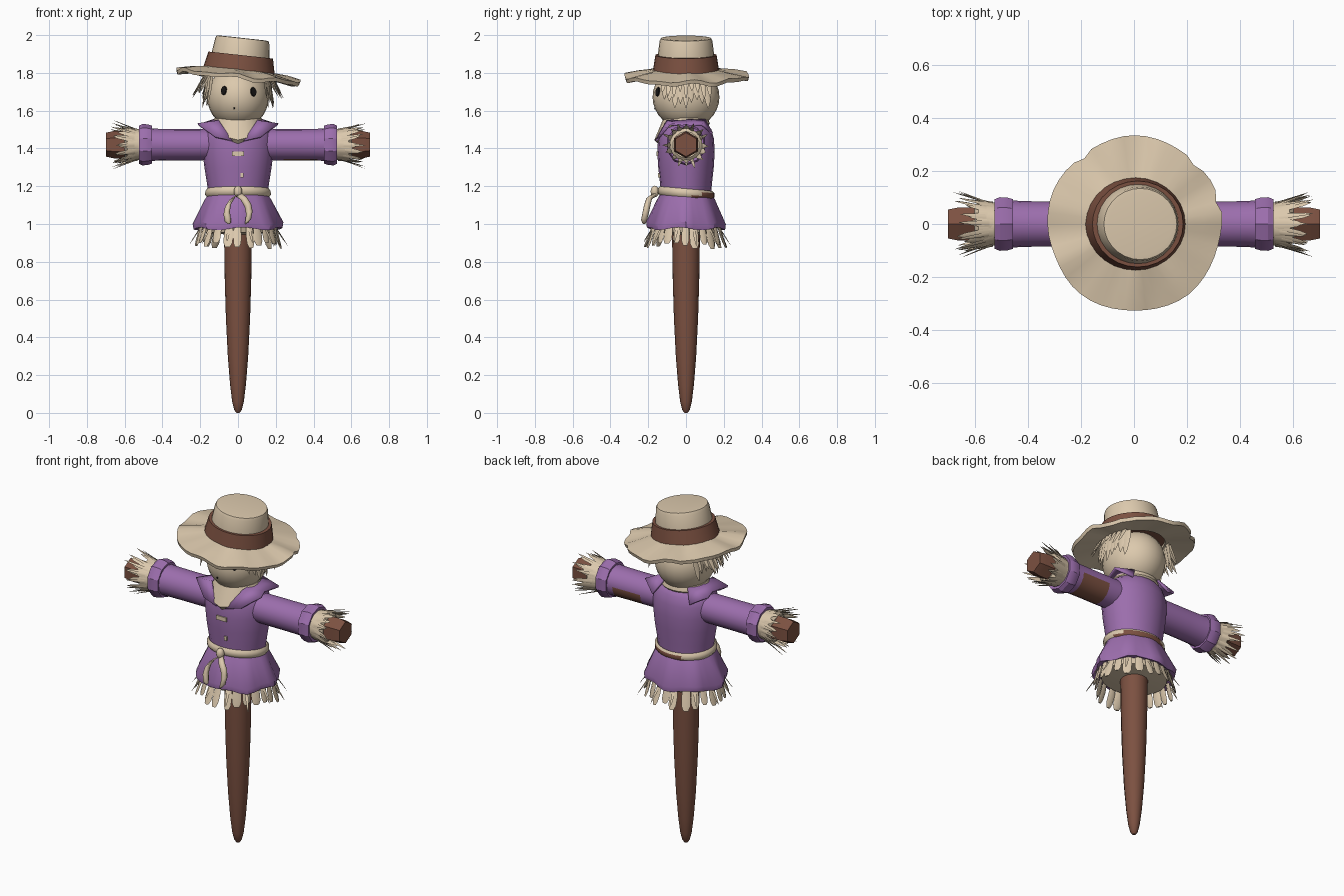
import bpy, bmesh, math, random
from mathutils import Vector, Matrix

if "Cube" in bpy.data.objects:
    bpy.data.objects.remove(bpy.data.objects["Cube"])
random.seed(4)
R = random.uniform

def material(name, rgb):
    m = bpy.data.materials.new(name)
    lin = [(c / 255 / 12.92 if c < 11 else ((c / 255 + 0.055) / 1.055) ** 2.4) for c in rgb]
    m.diffuse_color = (*lin, 1)
    m.use_nodes = True
    m.node_tree.nodes["Principled BSDF"].inputs["Base Color"].default_value = m.diffuse_color
    return m

STRAW = material("straw_beige", (220, 201, 173))
PURPLE = material("shirt_purple", (156, 110, 173))
BROWN = material("wood_brown", (124, 81, 65))
BLACK = material("eye_black", (22, 20, 20))

def finish(name, bm, *mats, angle=40):
    bmesh.ops.recalc_face_normals(bm, faces=bm.faces)
    me = bpy.data.meshes.new(name)
    bm.to_mesh(me)
    bm.free()
    for m in mats:
        me.materials.append(m)
    ob = bpy.data.objects.new(name, me)
    bpy.context.collection.objects.link(ob)
    bpy.ops.object.select_all(action='DESELECT')
    ob.select_set(True)
    bpy.context.view_layer.objects.active = ob
    bpy.ops.object.shade_smooth_by_angle(angle=math.radians(angle))
    return ob

def skin(bm, rings, caps=True, closed=False):
    vs = [[bm.verts.new(p) for p in r] for r in rings]
    n = len(vs[0])
    pairs = list(zip(vs, vs[1:])) + ([(vs[-1], vs[0])] if closed else [])
    for a, b in pairs:
        for i in range(n):
            bm.faces.new((a[i], a[(i + 1) % n], b[(i + 1) % n], b[i]))
    if caps and not closed:
        bm.faces.new(vs[0])
        bm.faces.new(vs[-1])

def lathe(name, prof, n, *mats, M=Matrix(), caps=True, closed=False, f=None, rule=None, angle=40):
    """prof: (height, rx, ry); f(a, i) gives (radius factor, height offset)."""
    bm, rings = bmesh.new(), []
    for i, (h, rx, ry) in enumerate(prof):
        ring = []
        for k in range(n):
            a = 2 * math.pi * k / n
            s, dz = f(a, i) if f else (1, 0)
            ring.append(M @ Vector((rx * s * math.cos(a), ry * s * math.sin(a), h + dz)))
        rings.append(ring)
    skin(bm, rings, caps, closed)
    if rule:
        for face in bm.faces:
            face.material_index = int(rule(face.calc_center_median()))
    return finish(name, bm, *mats, angle=angle)

def blade(bm, p, d, out, length, w, bend=0.0, round_tip=False):
    """One flat straw leaf from p along d, curling towards out."""
    d, out, p = Vector(d).normalized(), Vector(out).normalized(), Vector(p)
    side = d.cross(out).normalized()
    ks = [0.8, 1, 0.95, 0.55] if round_tip else [1, 0.9, 0.55, 0.05]
    rings = []
    for t, k in zip((0, 0.45, 0.8, 1), ks):
        c = p + d * length * t + out * bend * length * t * t
        rings.append([c + side * w * k, c + out * w * 0.35 * k,
                      c - side * w * k, c - out * w * 0.35 * k])
    skin(bm, rings)

# Wooden post and hexagonal crossbar
lathe("post", [(0, .008, .008), (.015, .02, .02), (.06, .031, .031), (.15, .042, .042), (.3, .054, .054),
               (.5, .064, .064), (.7, .07, .07), (.95, .074, .074), (1.45, .074, .074)], 16, BROWN)
ARM = Matrix.Translation((0, 0, 1.42)) @ Matrix.Rotation(math.pi / 2, 4, 'Y')
lathe("crossbar", [(-.7, .063, .063), (-.66, .072, .072), (.66, .072, .072), (.7, .063, .063)], 6, BROWN, M=ARM)

# Shirt body and flared skirt
lathe("shirt", [(1.15, .155, .132), (1.22, .165, .138), (1.3, .178, .147), (1.38, .187, .152),
                (1.45, .188, .148), (1.5, .17, .135), (1.535, .12, .11)], 20, PURPLE, angle=60)
def hem(a, i):
    return 1 + (0, .02, .045, .045, .04)[i] * math.cos(8 * a), (0, 0, .008, .008, 0)[i] * math.cos(5 * a + 1)
lathe("skirt", [(1.17, .15, .13), (1.13, .172, .15), (1.005, .23, .202), (.975, .225, .198), (.985, .19, .165)],
      32, PURPLE, caps=False, f=hem, angle=35)

# Rope belt with a brown stretch at the back right, knot and hanging ends
lathe("belt", [(1.143, .165, .142), (1.155, .174, .151), (1.175, .173, .15), (1.187, .163, .14), (1.165, .145, .125)],
      32, STRAW, BROWN, closed=True, f=lambda a, i: (1, -.012 * math.sin(a)),
      rule=lambda c: c.y > .02 and c.x > -.08 and c.z < 1.158)
bm = bmesh.new()
bmesh.ops.create_uvsphere(bm, u_segments=12, v_segments=8, radius=.028,
                          matrix=Matrix.Translation((0, -.165, 1.172)) @ Matrix.Diagonal((.8, .8, 1.1, 1)))
finish("belt_knot", bm, STRAW)
for s, nm in ((-1, "left"), (1, "right")):
    bm, rings = bmesh.new(), []
    for x, y, z, r in ((.005, -.165, 1.155, .015), (.03, -.195, 1.135, .016), (.052, -.205, 1.1, .017),
                       (.06, -.213, 1.06, .017), (.054, -.222, 1.02, .016), (.045, -.222, 1.003, .008)):
        rings.append([Vector((s * x + r * math.cos(k * math.pi / 4), y + r * math.sin(k * math.pi / 4),
                              z + s * r * .5 * math.cos(k * math.pi / 4) * s)) for k in range(8)])
    skin(bm, rings)
    finish("belt_end_" + nm, bm, STRAW, angle=60)

# Straw under the skirt
bm = bmesh.new()
for k in range(24):
    a = 2 * math.pi * (k + R(-.15, .15)) / 24
    o = Vector((math.cos(a), math.sin(a), 0))
    p = Vector((.2 * o.x, .175 * o.y, .99))
    blade(bm, p, Vector((0, 0, -1)) + o * R(.1, .3), o, R(.09, .125), R(.019, .026), .1, True)
    if k % 2:
        blade(bm, p, Vector((0, 0, -.9)) + o * .6, o, R(.1, .14), .009)
finish("skirt_straw", bm, STRAW)
lathe("skirt_filling", [(1.0, .2, .175), (.955, .185, .16), (.945, .07, .07)], 24, STRAW)

# Arms: sleeve, rolled cuff and straw hand
for s, nm in ((-1, "left"), (1, "right")):
    M = Matrix.Diagonal((s, 1, 1, 1)) @ ARM
    patch = lambda c, s=s: s > 0 and .24 < c.x < .42 and c.z < 1.415 and c.y > -.03
    lathe("sleeve_" + nm, [(.13, .082, .085), (.24, .083, .085), (.33, .083, .085), (.42, .084, .086),
                           (.47, .087, .09)], 16, PURPLE, BROWN, M=M, rule=patch)
    lathe("cuff_" + nm, [(.455, .08, .08), (.455, .1, .098), (.475, .107, .104), (.505, .11, .106),
                         (.525, .1, .098), (.52, .075, .075)], 10, PURPLE, M=M, closed=True, angle=30)
    lathe("hand_straw_base_" + nm, [(.5, .08, .08), (.585, .087, .087), (.6, .07, .07)], 14, STRAW, M=M)
    bm = bmesh.new()
    for k in range(16):
        a = 2 * math.pi * (k + R(-.2, .2)) / 16
        o = Vector((0, math.cos(a), math.sin(a)))
        p = Vector((s * .53, 0, 1.42)) + o * .078
        blade(bm, p, Vector((s, 0, 0)) + o * R(.05, .18), o, R(.1, .14), R(.016, .021), .08)
        blade(bm, p, Vector((s, 0, 0)) + o * R(.2, .38), o, R(.12, .155), .009, .03)
    finish("hand_straw_" + nm, bm, STRAW)
    # Pointed shirt collar flap over the shoulder
    bm = bmesh.new()
    pts = [(.1, -.1, 1.545), (.03, -.158, 1.44), (.12, -.142, 1.46), (.212, -.085, 1.528), (.175, 0, 1.52),
           (.205, .085, 1.525), (.12, .138, 1.48), (.08, .1, 1.55), (.11, 0, 1.555)]
    vs = [bm.verts.new((s * x, y, z)) for x, y, z in pts]
    for idx in ((0, 1, 2), (0, 2, 3), (0, 3, 4, 8), (8, 4, 5, 7), (7, 5, 6)):
        bm.faces.new([vs[i] for i in idx])
    ob = finish("collar_" + nm, bm, PURPLE, angle=25)
    mod = ob.modifiers.new("thickness", 'SOLIDIFY')
    mod.thickness, mod.offset = .012, 0

# Straw neck cloth dipping to a point at the front
def dip(a, i):
    t = max(0, -math.sin(a)) ** 4
    return 1 + (.3, .33, .05, 0)[i] * t, (-.09, -.085, -.01, 0)[i] * t
lathe("neck_cloth", [(1.515, .125, .115), (1.53, .137, .126), (1.56, .125, .118), (1.56, .08, .08)],
      24, STRAW, f=dip)

# Head, eyes and mouth
HC, HR = Vector((0, 0, 1.672)), Vector((.163, .177, .168))
bm = bmesh.new()
bmesh.ops.create_uvsphere(bm, u_segments=24, v_segments=16, radius=1,
                          matrix=Matrix.Translation(HC) @ Matrix.Diagonal((*HR, 1)))
finish("head", bm, STRAW, angle=60)
for nm, x, z, w, h in (("eye_left", -.075, 1.707, .017, .025), ("eye_right", .082, 1.7, .018, .026),
                       ("mouth", -.02, 1.612, .004, .005)):
    u, v = x / HR.x, (z - HC.z) / HR.z
    y = -HR.y * math.sqrt(1 - u * u - v * v)
    normal = Vector((u / HR.x, y / HR.y ** 2, v / HR.z))
    bm = bmesh.new()
    bmesh.ops.create_cone(bm, cap_ends=True, segments=10, radius1=1, radius2=.9, depth=.008,
                          matrix=Matrix.Translation((x, y, z)) @ normal.to_track_quat('Z', 'Y').to_matrix().to_4x4()
                          @ Matrix.Diagonal((w, h, 1, 1)))
    finish(nm, bm, BLACK)

# Straw hair on both sides of the head
for s, nm in ((-1, "left"), (1, "right")):
    bm = bmesh.new()
    for k in range(9):
        y = -.11 + .22 * k / 8
        o = Vector((s, y * 3, 0)).normalized()
        p = Vector((s * (.165 - 2.2 * y * y), y, 1.785))
        blade(bm, p, Vector((s * .1, y * .3, -1)), o, R(.12, .18), R(.02, .026), R(0, .1))
        blade(bm, p + o * .015, Vector((s * R(.25, .55), y, -1)), o, R(.09, .14), R(.012, .017), .05)
    finish("hair_" + nm, bm, STRAW)

# Tilted hat: wavy brim, band and crown
HAT = Matrix.Translation((.003, 0, 1.79)) @ Matrix.Rotation(math.radians(6.2), 4, 'Y')
def wave(a, i):
    edge = i in (1, 2, 3)
    notch = sum(math.exp(-((a - c) / .07) ** 2) for c in (2.25, .75, .28))
    return (1 + edge * (.012 * math.sin(5 * a) - .05 * notch),
            edge * (.007 * math.sin(7 * a + 1) + .005 * math.sin(11 * a)))
lathe("hat_brim", [(.03, .17, .165), (.012, .26, .26), (-.002, .33, .33), (-.022, .325, .325), (-.004, .17, .165)],
      48, STRAW, M=HAT, closed=True, f=wave)
lathe("hat_band", [(.01, .192, .177), (.03, .188, .174), (.105, .172, .162), (.105, .14, .135)], 28, BROWN, M=HAT)
lathe("hat_crown", [(.02, .16, .155), (.1, .155, .15), (.18, .144, .14), (.194, .138, .134), (.196, .12, .117)],
      28, STRAW, M=HAT)

# Small stitched patches on the shirt front
for nm, x, z, w, h, y in (("patch_wide", 0, 1.373, .064, .024, -.152), ("patch_small", .02, 1.258, .016, .024, -.143)):
    bm = bmesh.new()
    bmesh.ops.create_cube(bm, size=1, matrix=Matrix.Translation((x, y, z)) @ Matrix.Diagonal((w, .009, h, 1)))
    finish(nm, bm, STRAW)
